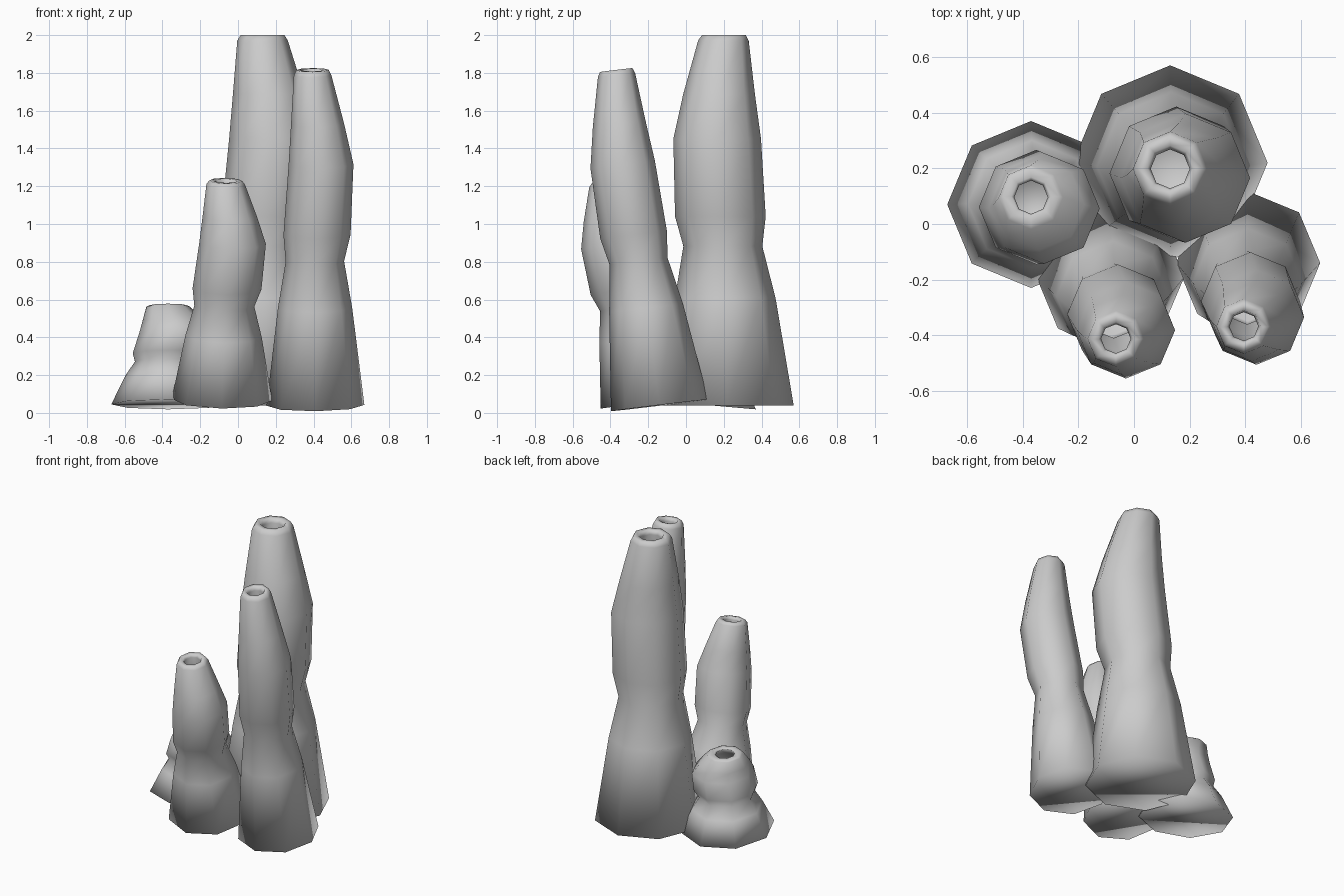
import bpy, bmesh, math

if "Cube" in bpy.data.objects:
    bpy.data.objects.remove(bpy.data.objects["Cube"])

# Shared wobbling profile: height fraction, radius, x shift, y shift
OUTER = [
    (0.00, 0.350, 0.000, 0.000),
    (0.29, 0.266, 0.003, -0.012),
    (0.43, 0.209, 0.005, -0.025),
    (0.51, 0.240, 0.022, -0.038),
    (0.72, 0.232, 0.055, -0.055),
    (0.84, 0.190, 0.033, -0.045),
    (0.985, 0.134, 0.000, -0.022),
    (1.00, 0.116, 0.000, -0.020),
]
WALL = 0.06
SIDES = 8


def tube(name, loc, width, height, lean):
    # Outer wall up to the lip, then back down inside to a closed floor
    lip = [(1.0, 0.082, 0.0, -0.02), (0.985, 0.070, 0.0, -0.022)]
    inner = [(f, r - WALL, x, y) for f, r, x, y in reversed(OUTER[1:6])]
    floor = [(0.05, 0.27, 0.0, 0.0)]
    bm = bmesh.new()
    rings = []
    for f, r, x, y in OUTER + lip + inner + floor:
        rings.append([bm.verts.new(((x + r * math.cos(2 * math.pi * i / SIDES)) * width,
                                    (y + r * math.sin(2 * math.pi * i / SIDES)) * width,
                                    f * height)) for i in range(SIDES)])
    for a, b in zip(rings, rings[1:]):
        for i in range(SIDES):
            j = (i + 1) % SIDES
            bm.faces.new((a[i], a[j], b[j], b[i]))
    bm.faces.new(rings[0][::-1])
    bm.faces.new(rings[-1])
    for face in bm.faces:
        face.smooth = True
    mesh = bpy.data.meshes.new(name)
    bm.to_mesh(mesh)
    bm.free()
    obj = bpy.data.objects.new(name, mesh)
    bpy.context.collection.objects.link(obj)
    obj.location = loc
    obj.rotation_euler = (math.radians(lean[0]), math.radians(lean[1]), 0)
    return obj


# Cluster of four hollow tubes, each scaled and leaning
tube("tallest_tube", (0.13, 0.22, 0.04), 1.0, 1.96, (0, 0))
tube("front_right_tube", (0.41, -0.14, 0.04), 0.74, 1.79, (6.9, -0.5))
tube("front_middle_tube", (-0.085, -0.19, 0.07), 0.76, 1.18, (10.2, 1.0))
tube("short_tube", (-0.37, 0.07, 0.045), 0.86, 0.525, (-5, 0))
